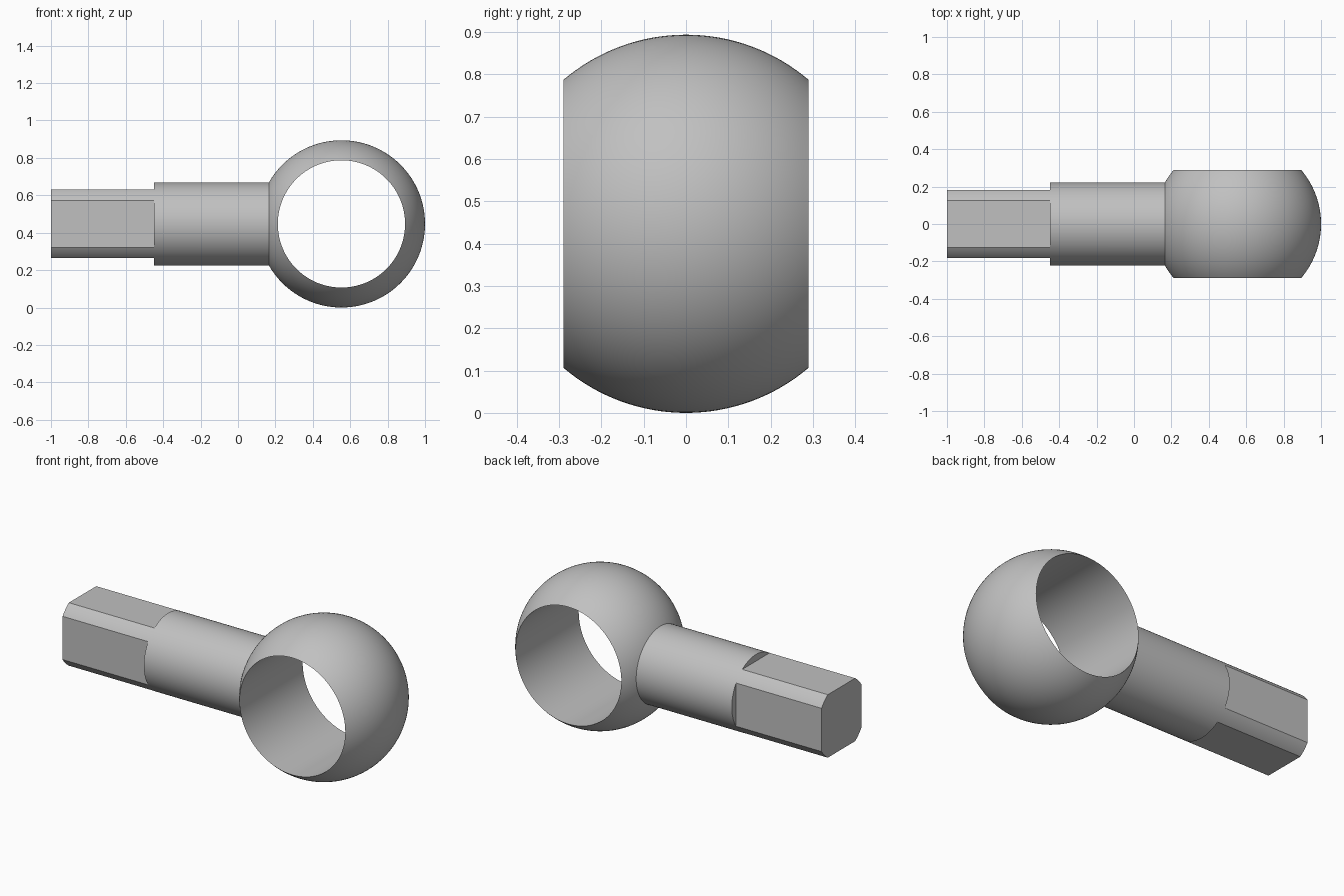
import bpy, bmesh
from math import sin, cos, acos, pi, sqrt, radians

cube = bpy.data.objects.get("Cube")
if cube:
    bpy.data.objects.remove(cube)

AXIS_Z = 0.447      # height of the shaft axis and ball centre
BALL_X = 0.553
BALL_R = 0.447
HALF_W = 0.29       # half the width of the ball between its cut sides
SHAFT_R = 0.222
FLAT = 0.183        # distance of the grip flats from the axis

steel = bpy.data.materials.new("grey steel")
steel.use_nodes = True
grey = (0.53, 0.53, 0.53, 1)
steel.diffuse_color = grey
steel.node_tree.nodes["Principled BSDF"].inputs["Base Color"].default_value = grey


def finish(name, bm, location):
    bmesh.ops.remove_doubles(bm, verts=bm.verts[:], dist=1e-5)
    bmesh.ops.recalc_face_normals(bm, faces=bm.faces[:])
    mesh = bpy.data.meshes.new(name)
    bm.to_mesh(mesh)
    bm.free()
    mesh.materials.append(steel)
    obj = bpy.data.objects.new(name, mesh)
    obj.location = location
    bpy.context.collection.objects.link(obj)
    bpy.ops.object.select_all(action="DESELECT")
    obj.select_set(True)
    bpy.context.view_layer.objects.active = obj
    bpy.ops.object.shade_smooth_by_angle(angle=radians(20))


def bridge(bm, a, b):
    n = len(a)
    for i in range(n):
        j = (i + 1) % n
        bm.faces.new((a[i], a[j], b[j], b[i]))


# Bored ball: closed cross-section revolved about the y axis
bm = bmesh.new()
bore = sqrt(BALL_R ** 2 - HALF_W ** 2)
steps, segments = 32, 128
tilt = acos(bore / BALL_R)
profile = []
for i in range(steps + 1):
    t = -tilt + 2 * tilt * i / steps
    profile.append((BALL_R * cos(t), BALL_R * sin(t)))
rings = []
for r, y in profile:
    angles = [2 * pi * k / segments for k in range(segments)]
    rings.append([bm.verts.new((r * cos(a), y, r * sin(a))) for a in angles])
for a, b in zip(rings, rings[1:]):
    bridge(bm, a, b)
bridge(bm, rings[-1], rings[0])
finish("bored_ball", bm, (BALL_X, 0, AXIS_Z))

# Shaft: round section, stepping down to a grip with four flats
bm = bmesh.new()
corner = acos(FLAT / SHAFT_R)
angles = []
for quarter in range(4):
    base = quarter * pi / 2
    angles += [base - corner + 2 * corner * i / 24 for i in range(24)]
    angles += [base + corner + (pi / 2 - 2 * corner) * i / 8 for i in range(8)]


def section(x, limit):
    def clamp(v):
        return max(-limit, min(limit, v))
    return [bm.verts.new((x, clamp(SHAFT_R * cos(a)), clamp(SHAFT_R * sin(a))))
            for a in angles]


sections = [section(-1, FLAT), section(-0.45, FLAT),
            section(-0.45, SHAFT_R), section(0.19, SHAFT_R)]
for a, b in zip(sections, sections[1:]):
    bridge(bm, a, b)
bm.faces.new(sections[0])
bm.faces.new(sections[-1])
bmesh.ops.remove_doubles(bm, verts=bm.verts[:], dist=1e-5)
bmesh.ops.dissolve_limit(bm, angle_limit=radians(0.5),
                         verts=bm.verts[:], edges=bm.edges[:])
finish("shaft", bm, (0, 0, AXIS_Z))
